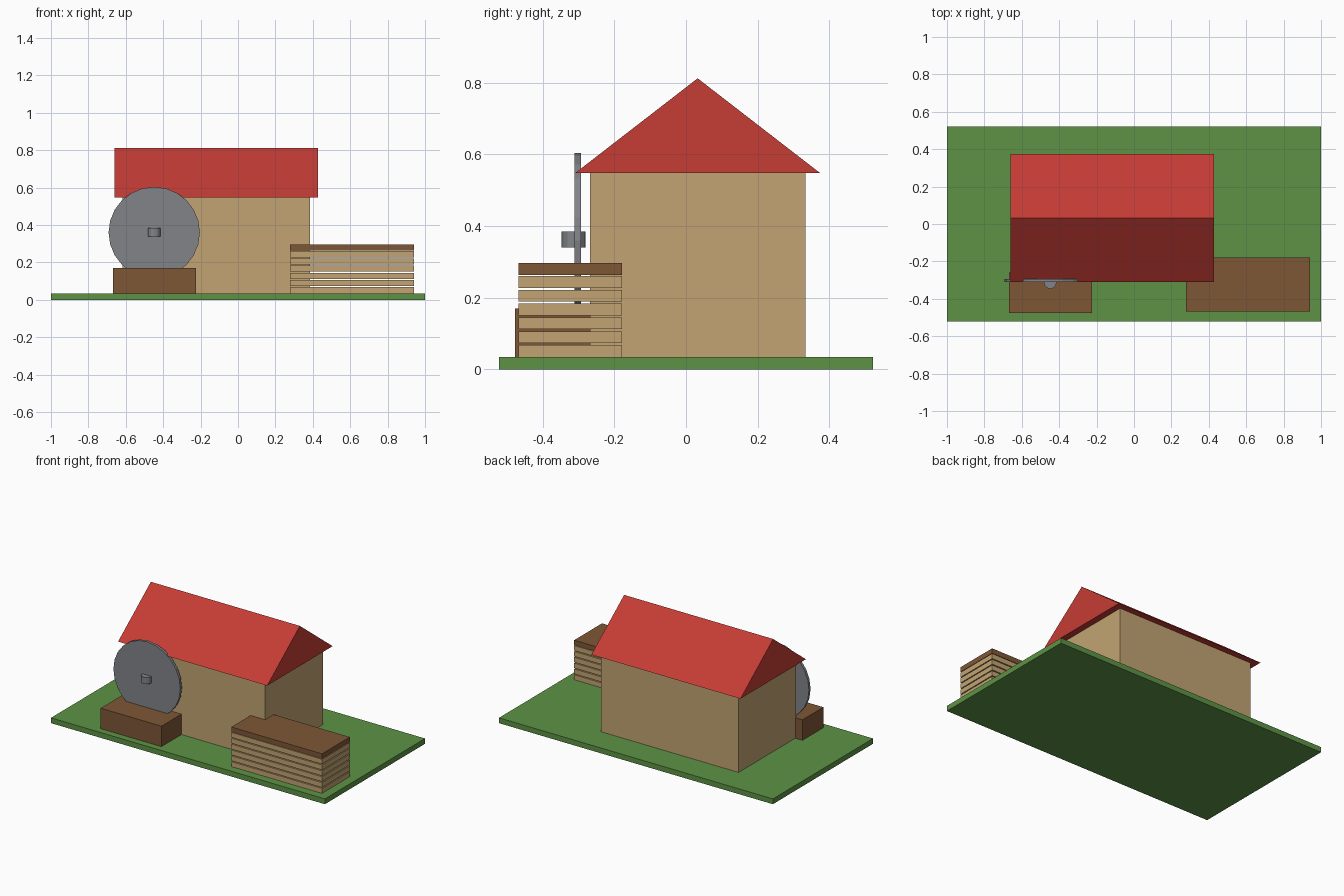
import bpy
from math import pi

if "Cube" in bpy.data.objects:
    bpy.data.objects.remove(bpy.data.objects["Cube"])


def material(name, rgb):
    m = bpy.data.materials.new(name)
    m.diffuse_color = (*rgb, 1)
    m.use_nodes = True
    m.node_tree.nodes["Principled BSDF"].inputs["Base Color"].default_value = m.diffuse_color
    return m


GREEN = material("grass", (0.11, 0.29, 0.06))
TAN = material("pale_wood", (0.54, 0.37, 0.17))
RED = material("roof_red", (0.56, 0.045, 0.035))
BROWN = material("dark_wood", (0.21, 0.095, 0.037))
STEEL = material("steel", (0.22, 0.23, 0.25))


def mesh_object(name, verts, faces, mat):
    me = bpy.data.meshes.new(name)
    me.from_pydata(verts, [], faces)
    me.materials.append(mat)
    ob = bpy.data.objects.new(name, me)
    bpy.context.collection.objects.link(ob)
    return ob


def box(name, xs, ys, zs, mat):
    verts = [(x, y, z) for x in xs for y in ys for z in zs]
    faces = [(0, 1, 3, 2), (4, 6, 7, 5), (0, 4, 5, 1),
             (2, 3, 7, 6), (0, 2, 6, 4), (1, 5, 7, 3)]
    return mesh_object(name, verts, faces, mat)


def cylinder(name, radius, depth, loc, sides, mat, rot=(0, 0, 0)):
    bpy.ops.mesh.primitive_cylinder_add(vertices=sides, radius=radius, depth=depth,
                                        location=loc, rotation=rot)
    ob = bpy.context.object
    ob.name = name
    ob.data.materials.append(mat)
    return ob


GROUND = 0.035

# Grass base
box("grass_base", (-1, 1), (-0.522, 0.522), (0, GROUND), GREEN)

# Mill building and gabled roof
box("mill_walls", (-0.617, 0.386), (-0.268, 0.333), (GROUND, 0.548), TAN)
verts = [(x, y, z) for x in (-0.659, 0.429)
         for y, z in ((-0.309, 0.548), (0.374, 0.548), (0.0325, 0.812))]
mesh_object("gable_roof", verts,
            [(0, 2, 1), (3, 4, 5), (0, 1, 4, 3), (1, 2, 5, 4), (2, 0, 3, 5)], RED)

# Saw bench, blade and upright hub
box("saw_bench", (-0.669, -0.225), (-0.477, -0.258), (GROUND, 0.17), BROWN)
cylinder("saw_blade", 0.244, 0.017, (-0.448, -0.302, 0.36), 24, STEEL, (pi / 2, 0, 0))
cylinder("blade_hub", 0.0335, 0.044, (-0.448, -0.3135, 0.362), 12, STEEL)

# Stacked planks with gaps, capped by a dark board
for i in range(6):
    z = GROUND + i * 0.0385
    box(f"plank_{i + 1}", (0.279, 0.941), (-0.468, -0.178), (z, z + 0.0325), TAN)
box("stack_top_board", (0.279, 0.941), (-0.468, -0.178), (0.263, 0.296), BROWN)
